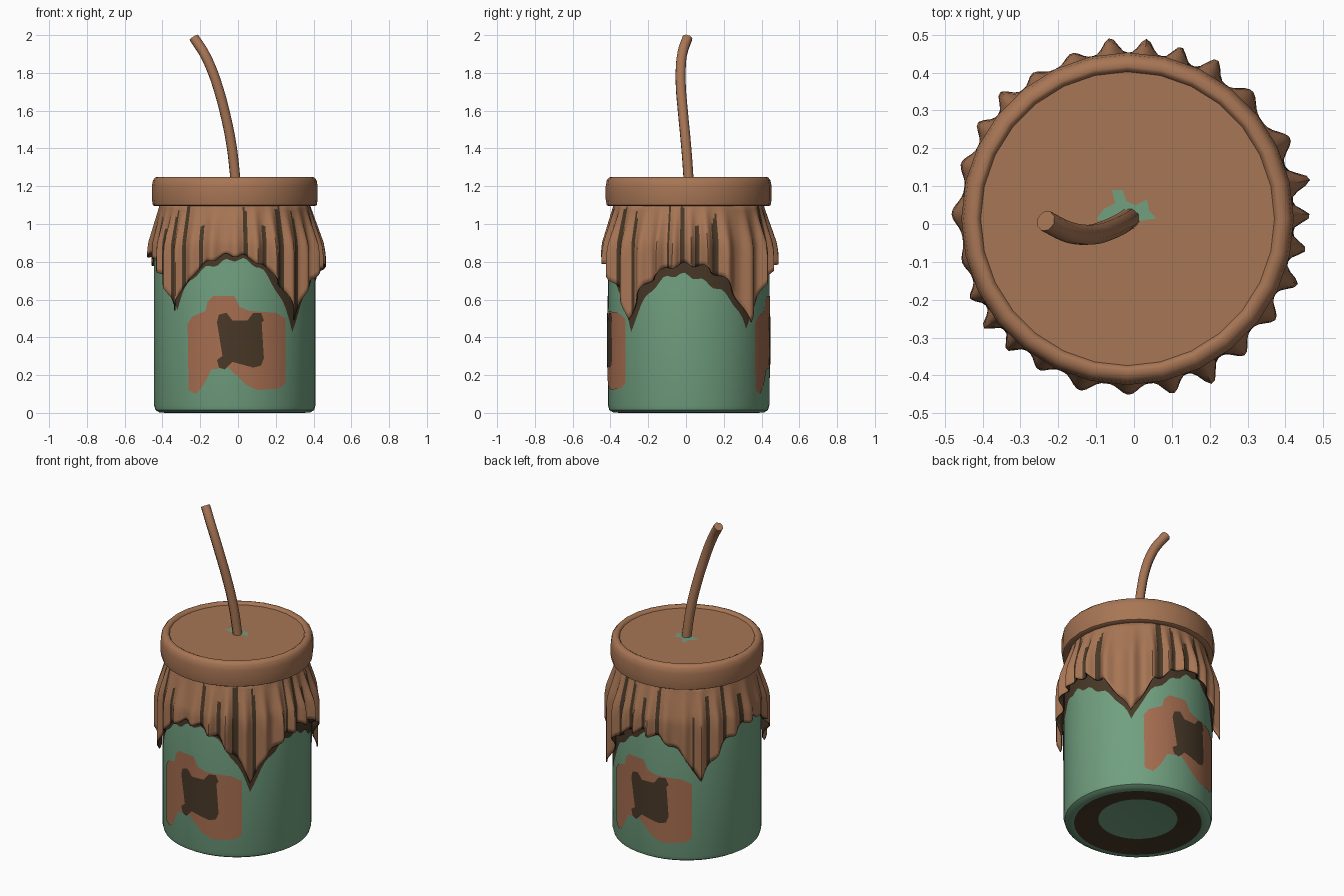
import bpy, bmesh, math
from math import sin, cos, pi

if "Cube" in bpy.data.objects:
    bpy.data.objects.remove(bpy.data.objects["Cube"])

CX, CY, R = -0.017, 0.014, 0.427      # jar axis and radius


def mat(name, c):
    m = bpy.data.materials.new(name)
    m.diffuse_color = (*c, 1)
    m.use_nodes = True
    m.node_tree.nodes["Principled BSDF"].inputs["Base Color"].default_value = m.diffuse_color
    return m


BROWN = mat("kraft brown", (0.39, 0.18, 0.09))
LABEL = mat("label brown", (0.38, 0.155, 0.08))
GREEN = mat("jar green", (0.165, 0.35, 0.215))
DARK = mat("dark brown", (0.065, 0.040, 0.021))


def finish(bm, name, mats, angle=40):
    me = bpy.data.meshes.new(name)
    bm.to_mesh(me)
    bm.free()
    for m in mats:
        me.materials.append(m)
    for p in me.polygons:
        p.use_smooth = True
    me.set_sharp_from_angle(angle=math.radians(angle))
    ob = bpy.data.objects.new(name, me)
    bpy.context.collection.objects.link(ob)
    return ob


def sheet(bm, cols, rows, point, index=lambda i, j: 0):
    """Closed ring of quads, rows listed from the top down."""
    g = [[bm.verts.new(point(i, j)) for i in range(cols)] for j in range(rows)]
    for j in range(rows - 1):
        for i in range(cols):
            k = (i + 1) % cols
            f = bm.faces.new((g[j + 1][i], g[j + 1][k], g[j][k], g[j][i]))
            f.material_index = index(i, j)
    return g


def lathe(name, prof, n, mats, index=lambda j: 0):
    bm = bmesh.new()
    ang = [2 * pi * i / n for i in range(n)]
    g = sheet(bm, n, len(prof),
              lambda i, j: (CX + prof[j][0] * cos(ang[i]), CY + prof[j][0] * sin(ang[i]), prof[j][1]),
              lambda i, j: index(j))
    bm.faces.new(g[0])
    bm.faces.new(g[-1][::-1])
    return finish(bm, name, mats)


# Jar with tapered shoulder and a dark ring around the hollow base
lathe("jar", [(0.38, 1.20), (0.38, 1.10), (0.392, 1.06), (0.415, 0.98), (R, 0.90),
              (R, 0.04), (0.42, 0.015), (0.40, 0.003), (0.366, 0.0), (0.227, 0.025)],
      48, [GREEN, DARK], lambda j: 1 if j == 8 else 0)

# Lid: rounded band with a shallow recessed top
lathe("lid", [(0.388, 1.235), (0.394, 1.246), (0.402, 1.250), (0.420, 1.247), (0.433, 1.232),
              (0.439, 1.20), (0.439, 1.13), (0.434, 1.10), (0.425, 1.095), (0.39, 1.098)],
      28, [BROWN])


# Square cloth draped over the jar
def jar_r(z):
    return R if z < 0.9 else R - 0.042 * min(1, (z - 0.9) / 0.2)


def hem(a):
    side = 0.69 + 0.05 * max(0, cos(a)) + 0.03 * max(0, sin(a))
    return 1.1 - (side / max(abs(cos(a)), abs(sin(a))) - R) - 0.012 * sin(23 * a + sin(4 * a))


def fold(a):
    s = 0.5 + 0.5 * sin(27 * a + 1.3 * sin(3 * a + 1) + 0.9 * sin(5 * a))
    return s ** 1.5


def lift(a):
    return 0.75 + 0.3 * sin(2 * a + 0.6) * sin(7 * a) + 0.2 * cos(a)


COLS, ROWS = 240, 15


def cloth_point(i, j):
    a = 2 * pi * i / COLS
    z = 1.11 - (1.11 - hem(a)) * j / (ROWS - 1)
    t = min(1, (1.11 - z) / 0.27)
    r = jar_r(z) + 0.012 + 0.045 * t * fold(a) * lift(a)
    return (CX + r * cos(a), CY + r * sin(a), z)


def cloth_colour(i, j):
    a = 2 * pi * (i + 0.5) / COLS
    valley = fold(a) < 0.07 and sin(5 * a + 0.8) > -0.45
    return 1 if valley and j > 2 + 3 * sin(9 * a) else 0


bm = bmesh.new()
sheet(bm, COLS, ROWS, cloth_point, cloth_colour)
cloth = finish(bm, "cloth_cover", [BROWN, DARK], 50)
sol = cloth.modifiers.new("thickness", 'SOLIDIFY')
sol.thickness = 0.006
sol.material_offset = 1
sol.material_offset_rim = 1


# Dark band on the jar just below the cloth hem
def band_point(i, j):
    a = 2 * pi * i / 120
    low = hem(a) - 0.06 * max(0, 0.4 + 0.6 * cos(a) + 0.25 * sin(6 * a))
    z = (max(low + 0.1, 0.88), low)[j]
    return (CX + (R + 0.003) * cos(a), CY + (R + 0.003) * sin(a), z)


bm = bmesh.new()
sheet(bm, 120, 2, band_point)
finish(bm, "hem_band", [DARK])

# Label and its dark emblem: flat outlines wrapped on the jar, front and back
label = [(-.26, .12), (-.22, .10), (-.18, .15), (-.14, .23), (-.05, .24), (.04, .15), (.10, .12),
         (.22, .13), (.25, .16), (.25, .50), (.20, .53), (.06, .54), (.01, .56), (-.02, .62),
         (-.13, .62), (-.16, .59), (-.17, .54), (-.24, .51), (-.265, .47)]
emblem = [(-.10, .24), (-.07, .23), (-.03, .27), (.05, .27), (.08, .24), (.12, .25), (.135, .29),
          (.10, .32), (.10, .45), (.135, .49), (.12, .53), (.08, .53), (.05, .49), (-.03, .49),
          (-.06, .53), (-.10, .52), (-.11, .48), (-.07, .45), (-.07, .31), (-.11, .28)]


def wrap(name, pts, m, off, turn):
    bm = bmesh.new()
    bm.faces.new([bm.verts.new((x, 0, z)) for x, z in pts])
    bmesh.ops.triangulate(bm, faces=bm.faces[:])
    for k in range(-14, 14):
        bmesh.ops.bisect_plane(bm, geom=bm.verts[:] + bm.edges[:] + bm.faces[:],
                               plane_co=(k * 0.02, 0, 0), plane_no=(1, 0, 0))
    for v in bm.verts:
        dx = v.co.x - CX
        dy = -math.sqrt(R * R - dx * dx)
        s = turn * (1 + off / R)
        v.co = (CX + dx * s, CY + dy * s, v.co.z)
    finish(bm, name, [m])


for side, turn in (("front", 1), ("back", -1)):
    wrap(side + "_label", label, LABEL, 0.003, turn)
    wrap(side + "_emblem", emblem, DARK, 0.006, turn)

# Torn opening in the lid around the straw
bm = bmesh.new()
bm.faces.new([bm.verts.new((x, y, 1.238)) for x, y in
              [(-.10, .012), (-.03, .0), (.06, .015), (.04, .035), (.035, .065), (.005, .05),
               (-.02, .06), (-.03, .09), (-.058, .09), (-.05, .055), (-.08, .04)]])
bmesh.ops.triangulate(bm, faces=bm.faces[:])
finish(bm, "torn_opening", [GREEN])

# Bent straw
cu = bpy.data.curves.new("straw", 'CURVE')
cu.dimensions = '3D'
cu.bevel_depth = 0.028
cu.bevel_resolution = 2
cu.use_fill_caps = True
path = [(-.008, .016, 1.18), (-.016, .012, 1.26), (-.035, 0, 1.42), (-.072, -.017, 1.60),
        (-.105, -.027, 1.72), (-.14, -.028, 1.82), (-.18, -.019, 1.905), (-.233, .008, 1.986)]
sp = cu.splines.new('BEZIER')
sp.bezier_points.add(len(path) - 1)
for p, co in zip(sp.bezier_points, path):
    p.co = co
    p.handle_left_type = p.handle_right_type = 'AUTO'
sp.resolution_u = 4
cu.materials.append(BROWN)
straw = bpy.data.objects.new("straw", cu)
bpy.context.collection.objects.link(straw)
